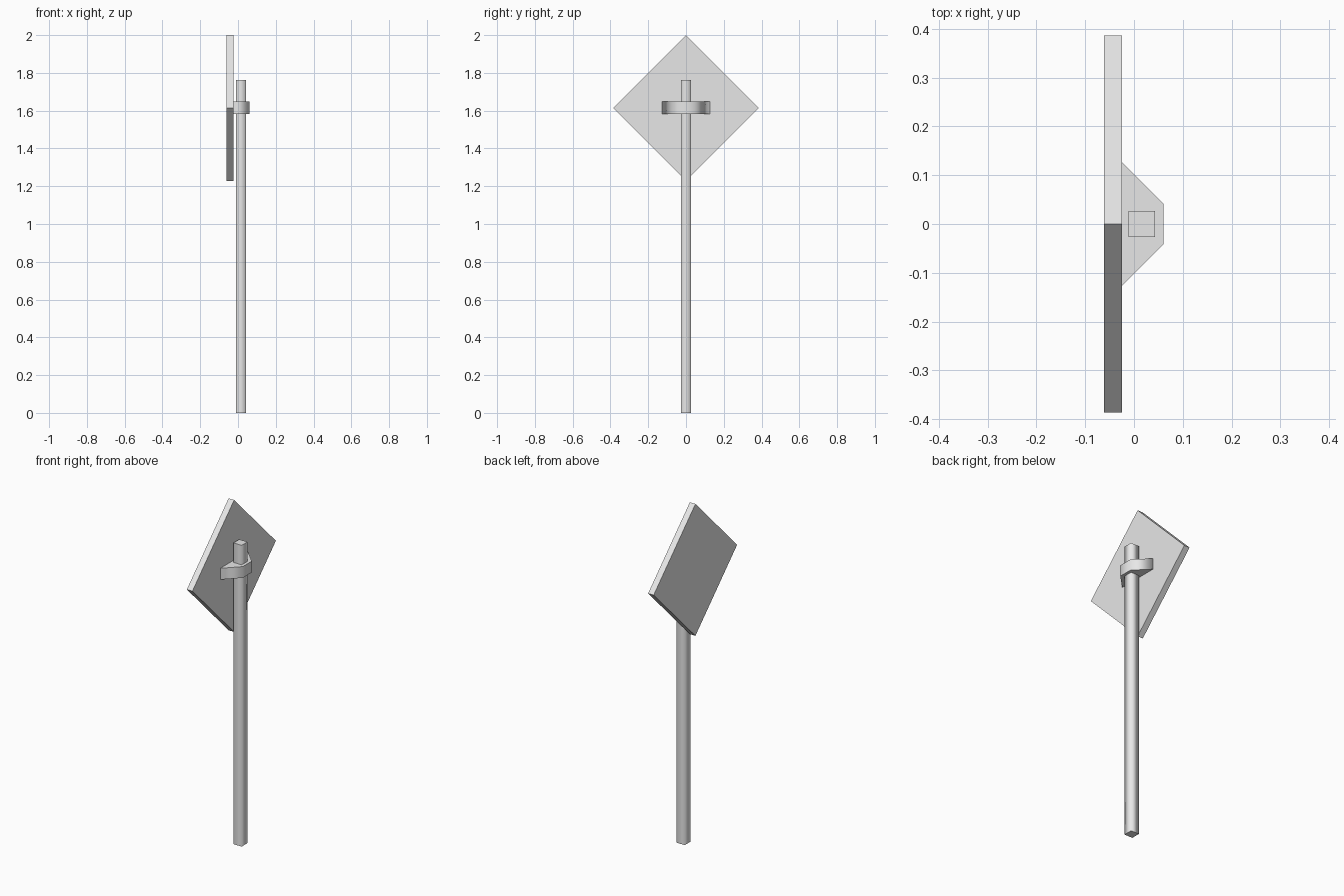
import bpy
import bmesh
from mathutils import Vector

cube = bpy.data.objects.get("Cube")
if cube:
    bpy.data.objects.remove(cube, do_unlink=True)

# One plain grey for the whole sign
GREY = (0.8, 0.8, 0.8, 1.0)
grey = bpy.data.materials.new("light_grey")
grey.use_nodes = True
grey.diffuse_color = GREY
grey.node_tree.nodes["Principled BSDF"].inputs["Base Color"].default_value = GREY


def prism(name, outline, direction, smooth_sides=False):
    """Extrude a planar outline; optionally round the shading of its walls."""
    bm = bmesh.new()
    base = bm.faces.new([bm.verts.new(p) for p in outline])
    ext = bmesh.ops.extrude_face_region(bm, geom=[base], use_keep_orig=True)
    moved = [g for g in ext["geom"] if isinstance(g, bmesh.types.BMVert)]
    bmesh.ops.translate(bm, verts=moved, vec=direction)
    bmesh.ops.recalc_face_normals(bm, faces=bm.faces)
    axis = Vector(direction).normalized()
    for face in bm.faces:
        face.normal_update()
        is_cap = abs(face.normal.dot(axis)) > 0.9
        face.smooth = smooth_sides and not is_cap
        if is_cap:
            for edge in face.edges:
                edge.smooth = False
    mesh = bpy.data.meshes.new(name)
    bm.to_mesh(mesh)
    bm.free()
    mesh.materials.append(grey)
    obj = bpy.data.objects.new(name, mesh)
    bpy.context.collection.objects.link(obj)
    return obj


# Square post with softly shaded corners
x0, x1, w = -0.011, 0.043, 0.027
prism("post", [(x0, -w, 0), (x1, -w, 0), (x1, w, 0), (x0, w, 0)],
      (0, 0, 1.763), smooth_sides=True)

# Diamond sign plate, facing sideways
r, mid, back = 0.386, 1.614, -0.025
prism("sign_plate",
      [(back, -r, mid), (back, 0, mid - r), (back, r, mid), (back, 0, mid + r)],
      (-0.036, 0, 0))

# Tapered bracket clasping the post to the plate
bottom = 1.583
prism("bracket",
      [(back, -0.127, bottom), (0.06, -0.042, bottom),
       (0.06, 0.042, bottom), (back, 0.127, bottom)],
      (0, 0, 0.066), smooth_sides=True)
